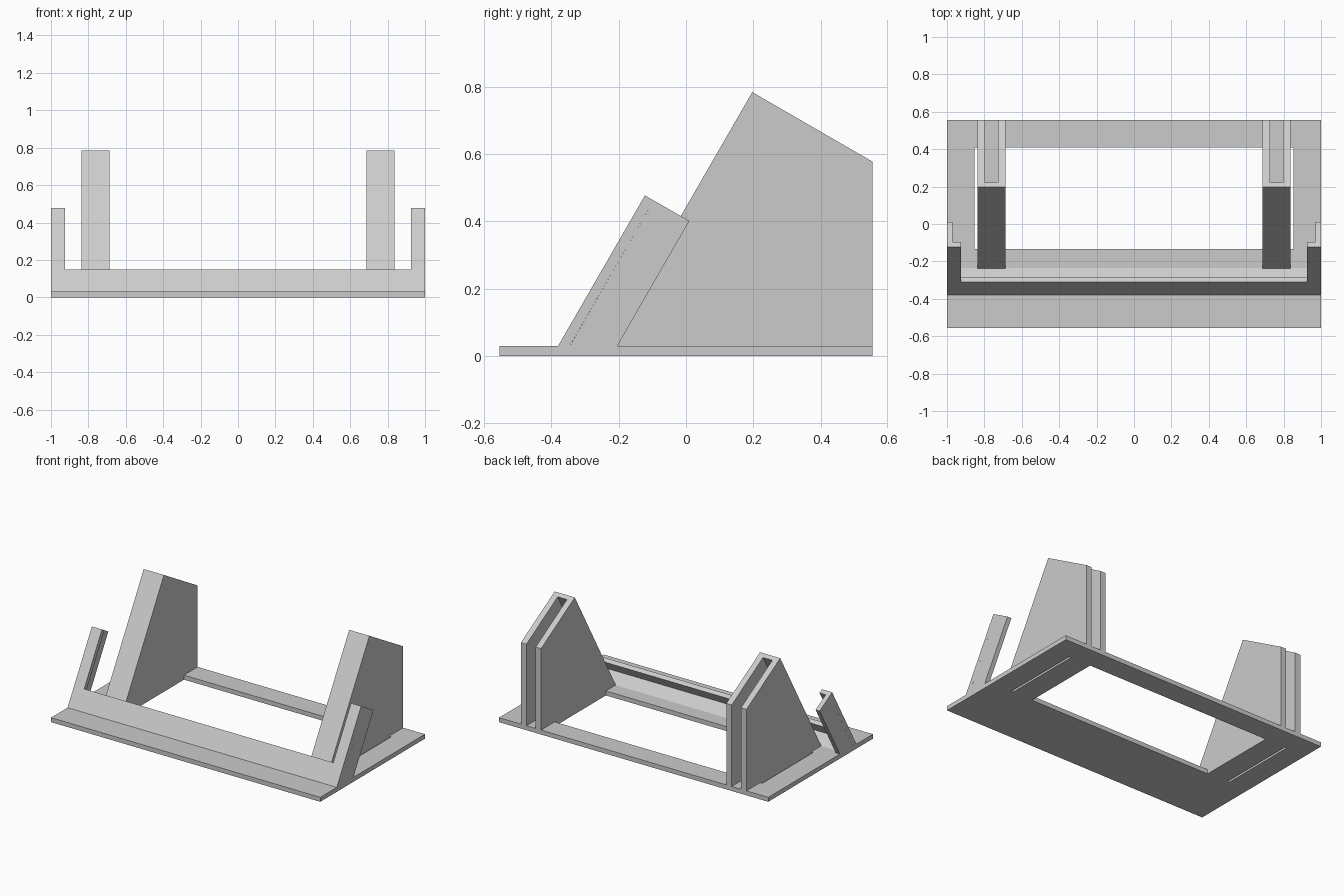
import bpy, bmesh
from mathutils import Vector

if "Cube" in bpy.data.objects:
    bpy.data.objects.remove(bpy.data.objects["Cube"])

grey = bpy.data.materials.new("light grey plastic")
grey.diffuse_color = (0.6, 0.6, 0.6, 1)
grey.use_nodes = True
grey.node_tree.nodes["Principled BSDF"].inputs["Base Color"].default_value = grey.diffuse_color

T = 0.03          # base thickness
LEAN = 0.577      # y travelled per unit of z on the leaning faces


def sweep(bm, outline, offset):
    """Closed solid from a planar outline moved along an offset."""
    a = [bm.verts.new(p) for p in outline]
    b = [bm.verts.new(Vector(p) + Vector(offset)) for p in outline]
    bm.faces.new(a)
    bm.faces.new(b[::-1])
    n = len(a)
    for i in range(n):
        j = (i + 1) % n
        bm.faces.new((a[i], b[i], b[j], a[j]))


def slab(bm, profile, x0, x1):
    """Side profile (y, z) extended from x0 to x1."""
    sweep(bm, [(x0, y, z) for y, z in profile], (x1 - x0, 0, 0))


def finish(bm, name, mirror=False):
    bmesh.ops.recalc_face_normals(bm, faces=bm.faces)
    mesh = bpy.data.meshes.new(name)
    bm.to_mesh(mesh)
    bm.free()
    mesh.materials.append(grey)
    ob = bpy.data.objects.new(name, mesh)
    bpy.context.collection.objects.link(ob)
    if mirror:
        mod = ob.modifiers.new("mirror", 'MIRROR')
        mod.use_mirror_merge = False
    return ob


# Base frame with a rectangular opening
bm = bmesh.new()


def ring(x, y0, y1, z):
    return [bm.verts.new(p) for p in
            ((-x, y0, z), (x, y0, z), (x, y1, z), (-x, y1, z))]


rings = [ring(1, -0.555, 0.555, 0), ring(1, -0.555, 0.555, T),
         ring(0.853, -0.133, 0.41, T), ring(0.853, -0.133, 0.41, 0)]
for k in range(4):
    r, s = rings[k], rings[(k + 1) % 4]
    for i in range(4):
        j = (i + 1) % 4
        bm.faces.new((r[i], r[j], s[j], s[i]))
finish(bm, "base_frame")

# Leaning front plate: low lip with a tall arm at each end
bm = bmesh.new()
u_shape = [(-1, T), (1, T), (1, 0.477), (0.925, 0.477),
           (0.925, 0.15), (-0.925, 0.15), (-0.925, 0.477), (-1, 0.477)]
sweep(bm, [(x, -0.38 + (z - T) * LEAN, z) for x, z in u_shape],
      (0, 0.026, -0.015))
finish(bm, "front_lip")

# Sloped ledge behind the lip
bm = bmesh.new()
slab(bm, [(-0.345, T), (-0.3175, 0.078), (-0.235, T)], -0.97, 0.97)
finish(bm, "tray_ledge")

# Side guards behind the arms
bm = bmesh.new()
slab(bm, [(-0.345, T), (-0.096, 0.462), (0.01, 0.401), (-0.204, T)], 0.97, 1)
finish(bm, "side_guard", mirror=True)

# Back supports: two cheeks, a front web and a floor, open at top and back
bm = bmesh.new()
cheek = [(-0.238, T), (0.197, 0.784), (0.555, 0.577), (0.555, T)]
web = [(-0.238, T), (0.197, 0.784), (0.223, 0.769), (-0.203, T)]
floor = [(-0.133, 0), (-0.133, T), (0.41, T), (0.41, 0)]
slab(bm, cheek, 0.688, 0.728)
slab(bm, cheek, 0.797, 0.838)
slab(bm, web, 0.728, 0.797)
slab(bm, floor, 0.688, 0.838)
finish(bm, "back_support", mirror=True)
